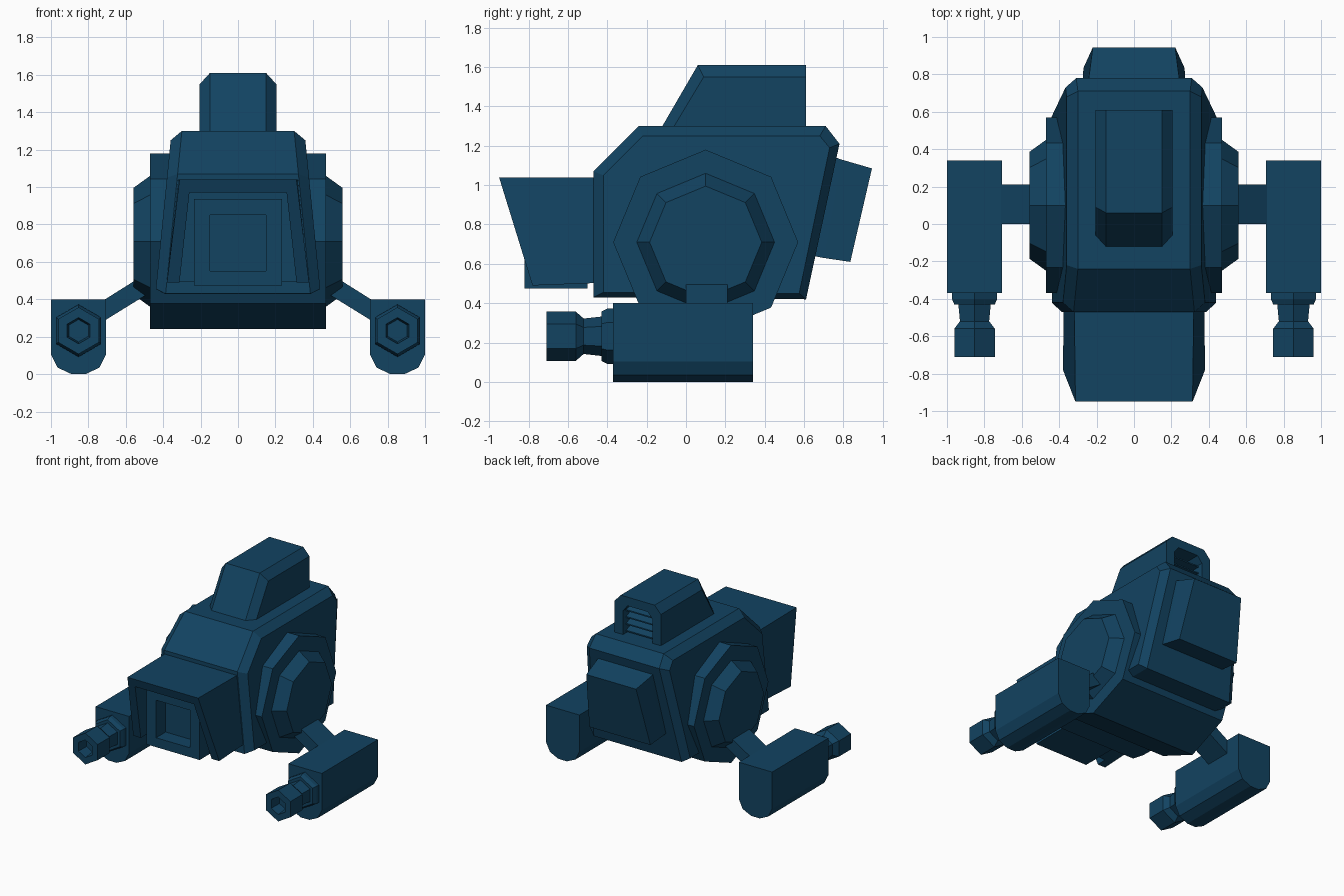
import bpy, bmesh, math

cube = bpy.data.objects.get("Cube")
if cube:
    bpy.data.objects.remove(cube, do_unlink=True)

COLOUR = (0.006, 0.056, 0.12, 1.0)
paint = bpy.data.materials.new("dark_blue")
paint.use_nodes = True
paint.diffuse_color = COLOUR
paint.node_tree.nodes["Principled BSDF"].inputs["Base Color"].default_value = COLOUR


def loft(name, rings):
    """Skin a list of equal-length point rings and cap both ends."""
    bm = bmesh.new()
    loops = [[bm.verts.new(p) for p in ring] for ring in rings]
    n = len(loops[0])
    for a, b in zip(loops, loops[1:]):
        for i in range(n):
            j = (i + 1) % n
            bm.faces.new((a[i], a[j], b[j], b[i]))
    bm.faces.new(loops[0])
    bm.faces.new(loops[-1])
    bmesh.ops.recalc_face_normals(bm, faces=bm.faces)
    mesh = bpy.data.meshes.new(name)
    bm.to_mesh(mesh)
    bm.free()
    mesh.materials.append(paint)
    obj = bpy.data.objects.new(name, mesh)
    bpy.context.collection.objects.link(obj)
    return obj


def carve(obj, cutter):
    """Subtract the cutter and discard it."""
    mod = obj.modifiers.new("cut", "BOOLEAN")
    mod.operation, mod.solver, mod.object = "DIFFERENCE", "EXACT", cutter
    bpy.context.view_layer.update()
    result = bpy.data.meshes.new_from_object(
        obj.evaluated_get(bpy.context.evaluated_depsgraph_get()))
    obj.modifiers.clear()
    obj.data = result
    bpy.data.objects.remove(cutter, do_unlink=True)


def bevelled_slab(name, outline, inset, half_outline, half_inset):
    """Side profile (y, z) extruded across x, with bevelled side rims.
    The two half widths are functions of z."""
    def ring(profile, half, s):
        return [(s * half(z), y, z) for y, z in profile]
    return loft(name, [ring(inset, half_inset, -1), ring(outline, half_outline, -1),
                       ring(outline, half_outline, 1), ring(inset, half_inset, 1)])


def rect(y, hx, z0, z1):
    return [(-hx, y, z0), (hx, y, z0), (hx, y, z1), (-hx, y, z1)]


def polygon_y(cx, cz, y, r, n=6):
    return [(cx + r * math.sin(math.tau * i / n), y, cz + r * math.cos(math.tau * i / n))
            for i in range(n)]


# Main hull, narrower at the top
bevelled_slab(
    "hull",
    [(-.47, .43), (-.47, 1.07), (-.24, 1.30), (.71, 1.30), (.78, 1.21), (.61, .42)],
    [(-.42, .455), (-.42, 1.05), (-.22, 1.25), (.68, 1.25), (.73, 1.19), (.575, .45)],
    lambda z: .30 + (1.30 - z) * .1, lambda z: .36 + (1.25 - z) * .1)

# Octagonal hub running right through the hull
loft("side_hubs", [
    [(x, .10 + r * math.sin(math.tau * i / 8), .71 + r * math.cos(math.tau * i / 8))
     for i in range(8)]
    for x, r in ((-.56, .285), (-.47, .35), (-.47, .47), (.47, .47), (.47, .35), (.56, .285))])

# Snout: slanted hood with a recess open at the bottom
snout = loft("snout_hood", [
    [(-.375, -.40, .505), (.375, -.40, .505), (.32, -.40, 1.04), (-.32, -.40, 1.04)],
    [(-.38, -.78, .49), (.38, -.78, .49), (.313, -.95, 1.04), (-.313, -.95, 1.04)]])
carve(snout, loft("snout_cutter", [
    [(-.325, y, .38), (.325, y, .38), (.26, y, .97), (-.26, y, .97)] for y in (-.70, -1.1)]))

# Upright block in the snout with a square socket
loft("snout_socket", [rect(-.50, .235, .475, .935), rect(-.82, .235, .475, .935),
                      rect(-.82, .15, .55, .85), rect(-.67, .15, .55, .85)])

# Top intake with an arched vent at the rear
intake = bevelled_slab(
    "top_intake",
    [(-.126, 1.29), (.06, 1.61), (.61, 1.61), (.61, 1.29)],
    [(-.066, 1.29), (.09, 1.55), (.61, 1.55), (.61, 1.29)],
    lambda z: .15, lambda z: .205)
carve(intake, loft("vent_cutter", [
    [(-.13, y, 1.25), (.13, y, 1.25), (.13, y, 1.49), (.09, y, 1.54),
     (-.09, y, 1.54), (-.13, y, 1.49)] for y in (.48, .70)]))
for k in range(4):
    z = 1.31 + k * .055
    loft(f"vent_slat_{k + 1}", [
        [(x, .47, z + .05), (x, .57, z + .01), (x, .57, z), (x, .47, z)] for x in (-.132, .132)])

# Rear pack leaning with the back of the hull
loft("rear_pack", [
    [(-.285, .62, .645), (.285, .62, .645), (.245, .72, 1.155), (-.245, .72, 1.155)],
    [(-.28, .70, .63), (.28, .70, .63), (.24, .79, 1.13), (-.24, .79, 1.13)],
    [(-.27, .835, .61), (.27, .835, .61), (.22, .945, 1.085), (-.22, .945, 1.085)]])

# Side struts and pods, one set per side
POD = [(.705, .40), (.705, .105), (.74, .035), (.815, 0), (.89, 0),
       (.965, .035), (1.0, .105), (1.0, .40)]
STRUT = [(.44, .57), (.715, .397), (.715, .285), (.44, .455)]
BARREL = [(-.35, .14), (-.40, .14), (-.43, .125), (-.43, .10), (-.52, .09), (-.56, .125),
          (-.71, .125), (-.71, .07), (-.62, .06)]
for side, s in (("left", 1), ("right", -1)):
    loft(f"{side}_strut", [[(s * x, y, z) for x, z in STRUT] for y in (0, .21)])
    loft(f"{side}_pod", [[(s * x, y, z) for x, z in POD] for y in (-.37, .34)])
    loft(f"{side}_barrel", [polygon_y(s * .8525, .232, y, r) for y, r in BARREL])
